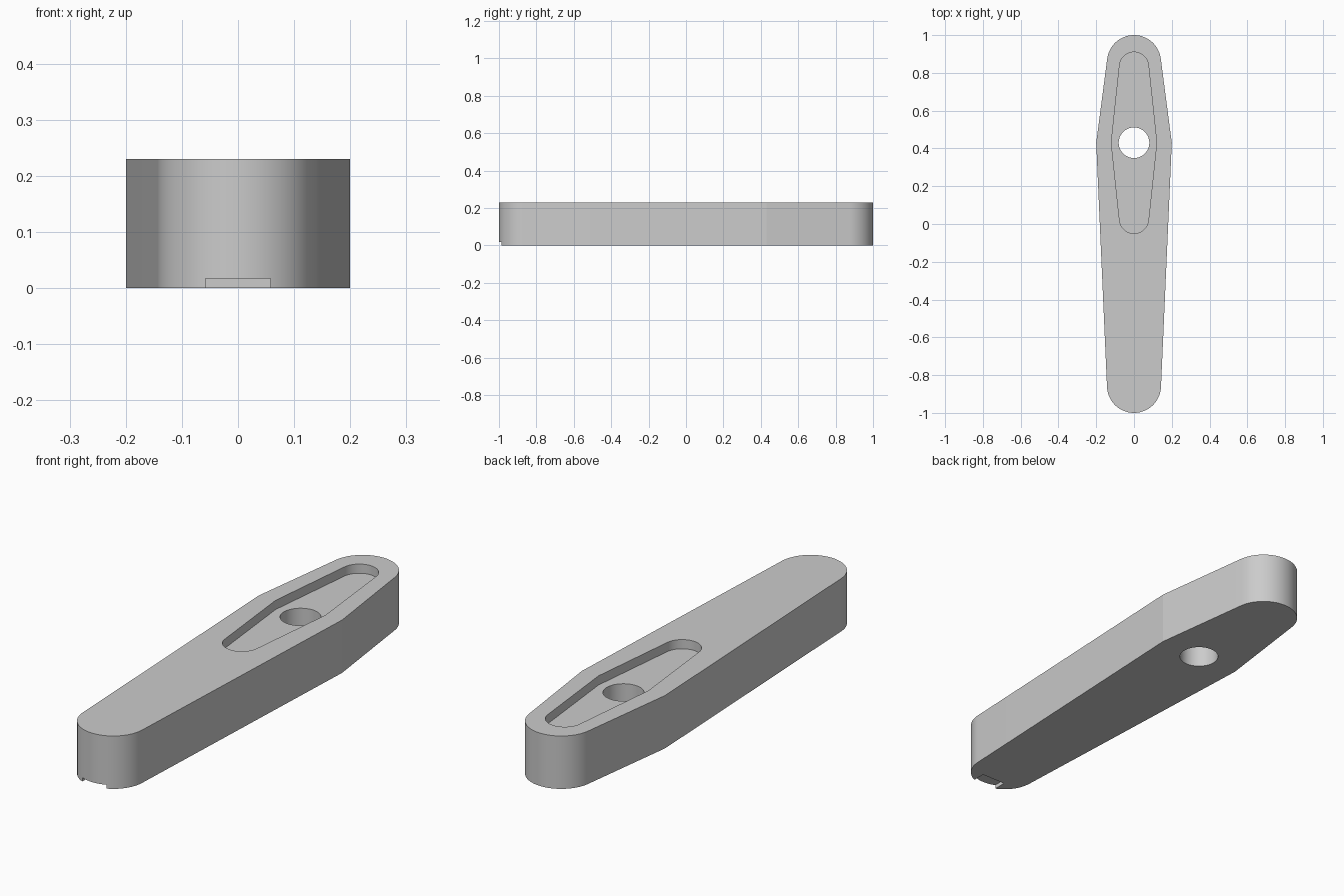
import bpy, bmesh, math

HEIGHT = 0.23
PIVOT_Y = 0.43
ARC_STEPS = 40

cube = bpy.data.objects.get("Cube")
if cube:
    bpy.data.objects.remove(cube, do_unlink=True)

grey = bpy.data.materials.new("plain grey")
grey.use_nodes = True
grey.diffuse_color = (0.6, 0.6, 0.6, 1)
grey.node_tree.nodes["Principled BSDF"].inputs["Base Color"].default_value = (0.6, 0.6, 0.6, 1)


def rounded_diamond(half_width, y_low, y_high, radius):
    """Outline of two end circles joined by tangents to side corners at the pivot."""
    def tangent_angle(centre_y):
        dy = abs(centre_y - PIVOT_Y)
        reach = math.hypot(half_width, dy)
        return math.acos(radius / reach) - math.atan2(dy, half_width)

    points = []
    for centre_y, side in ((y_high, 1), (y_low, -1)):
        # A negative angle to the corner moves the tangent point toward the tip
        start = -tangent_angle(centre_y)
        lift = abs(start)
        for i in range(ARC_STEPS + 1):
            a = lift + (math.pi - 2 * lift) * i / ARC_STEPS
            points.append((side * radius * math.cos(a), centre_y + side * radius * math.sin(a)))
        points.append((-side * half_width, PIVOT_Y))
    return points


def circle(radius, steps=80):
    return [(radius * math.cos(math.tau * i / steps),
             PIVOT_Y + radius * math.sin(math.tau * i / steps)) for i in range(steps)]


def prism(name, outline, z_low, z_high):
    bm = bmesh.new()
    base = bm.faces.new([bm.verts.new((x, y, z_low)) for x, y in outline])
    top = bmesh.ops.extrude_face_region(bm, geom=[base])["geom"]
    bmesh.ops.translate(bm, vec=(0, 0, z_high - z_low),
                        verts=[g for g in top if isinstance(g, bmesh.types.BMVert)])
    bmesh.ops.recalc_face_normals(bm, faces=bm.faces)
    mesh = bpy.data.meshes.new(name)
    bm.to_mesh(mesh)
    bm.free()
    mesh.materials.append(grey)
    obj = bpy.data.objects.new(name, mesh)
    bpy.context.collection.objects.link(obj)
    return obj


# Tapered bar
body = prism("lever_body", rounded_diamond(0.2, -0.857, 0.857, 0.143), 0, HEIGHT)

# Shallow recess, through hole and small slot under the front tip
cutters = [
    prism("recess_cutter", rounded_diamond(0.12, 0.027, 0.833, 0.077), HEIGHT - 0.04, HEIGHT + 0.1),
    prism("hole_cutter", circle(0.081), -0.1, HEIGHT + 0.1),
    prism("slot_cutter", [(-0.058, -1.1), (0.058, -1.1), (0.058, -0.93), (-0.058, -0.93)], -0.1, 0.017),
]

bpy.ops.object.select_all(action="DESELECT")
bpy.context.view_layer.objects.active = body
body.select_set(True)
for cutter in cutters:
    cutter.hide_render = True
    mod = body.modifiers.new(cutter.name, "BOOLEAN")
    mod.operation = "DIFFERENCE"
    mod.solver = "EXACT"
    mod.object = cutter
    bpy.ops.object.modifier_apply(modifier=mod.name)
    bpy.data.objects.remove(cutter, do_unlink=True)

# Smooth the round ends but keep the side corners crisp
bpy.ops.object.shade_smooth_by_angle(angle=math.radians(7))
